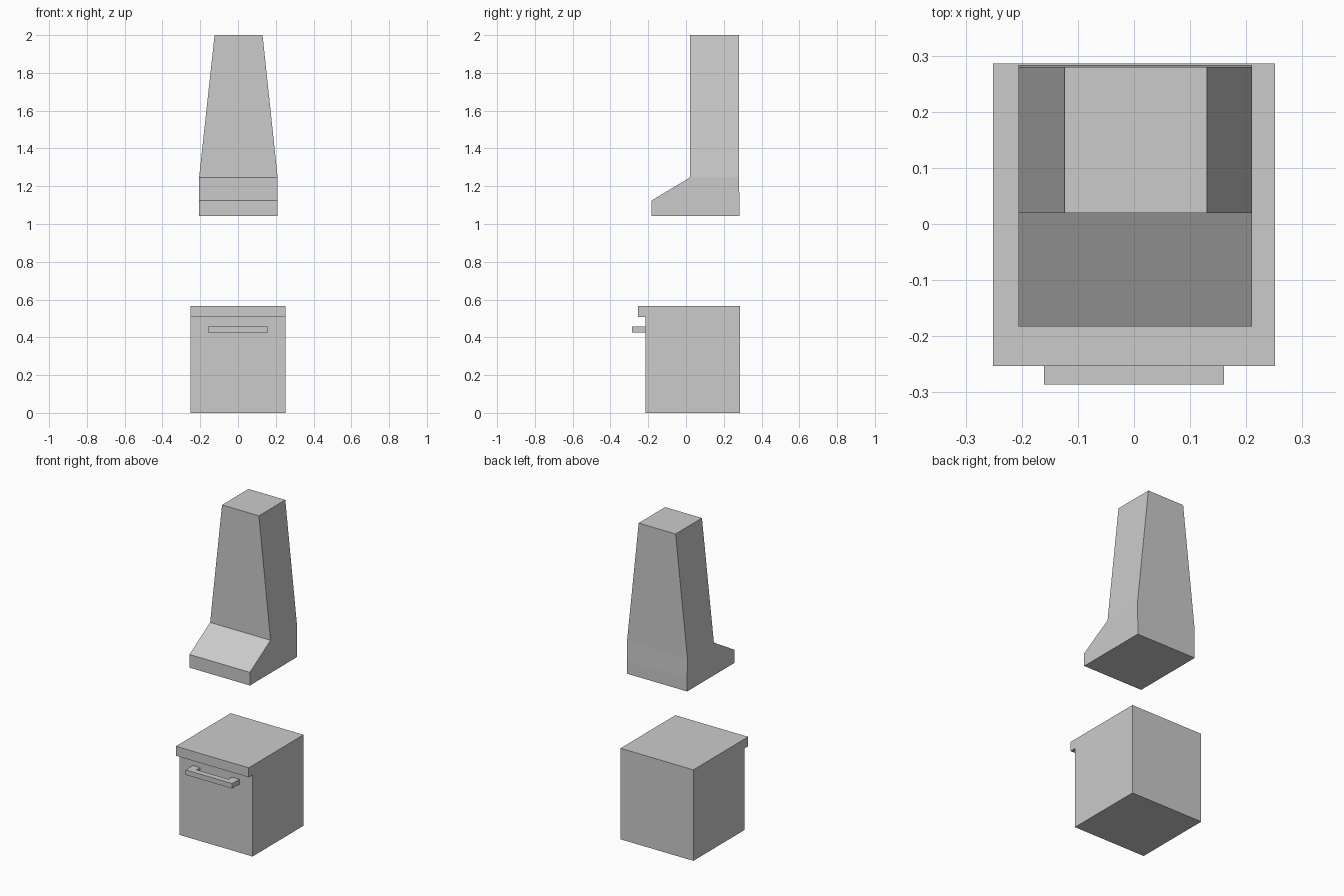
import bpy
import bmesh

default = bpy.data.objects.get("Cube")
if default:
    bpy.data.objects.remove(default, do_unlink=True)

# Single flat colour
grey = bpy.data.materials.new("light_grey")
grey.use_nodes = True
colour = (0.6, 0.6, 0.6, 1)
grey.diffuse_color = colour
grey.node_tree.nodes["Principled BSDF"].inputs["Base Color"].default_value = colour


def loft(name, rings):
    """Join rings of equal point count into a closed, flat-shaded solid."""
    bm = bmesh.new()
    loops = [[bm.verts.new(p) for p in ring] for ring in rings]
    count = len(loops[0])
    for low, high in zip(loops, loops[1:]):
        for i in range(count):
            j = (i + 1) % count
            bm.faces.new((low[i], low[j], high[j], high[i]))
    bm.faces.new(loops[0][::-1])
    bm.faces.new(loops[-1])
    bmesh.ops.recalc_face_normals(bm, faces=bm.faces)
    mesh = bpy.data.meshes.new(name)
    bm.to_mesh(mesh)
    bm.free()
    mesh.materials.append(grey)
    obj = bpy.data.objects.new(name, mesh)
    bpy.context.collection.objects.link(obj)
    return obj


def rectangle(x0, x1, y0, y1, z):
    return [(x0, y0, z), (x1, y0, z), (x1, y1, z), (x0, y1, z)]


BACK, FRONT = 0.286, -0.215

# Cabinet: side profile with an overhanging top lip, extruded across
side = [(BACK, 0), (BACK, 0.567), (-0.253, 0.567), (-0.253, 0.508),
        (FRONT, 0.508), (FRONT, 0)]
loft("oven_cabinet", [[(x, y, z) for y, z in side] for x in (-0.251, 0.251)])

# Handle: U-shaped plan, extruded upwards
half, inner, outer_y, inner_y = 0.16, 0.11, -0.286, -0.25
plan = [(-half, FRONT), (-half, outer_y), (half, outer_y), (half, FRONT),
        (inner, FRONT), (inner, inner_y), (-inner, inner_y), (-inner, FRONT)]
loft("door_handle", [[(x, y, z) for x, y in plan] for z in (0.426, 0.457)])

# Extractor hood: box base, sloped front and tapering chimney
left, right = -0.206, 0.21
loft("extractor_hood", [
    rectangle(left, right, -0.183, 0.283, 1.042),
    rectangle(left, right, -0.183, 0.283, 1.124),
    rectangle(left, right, 0.02, 0.28, 1.246),
    rectangle(-0.124, 0.13, 0.02, 0.28, 2.0),
])
